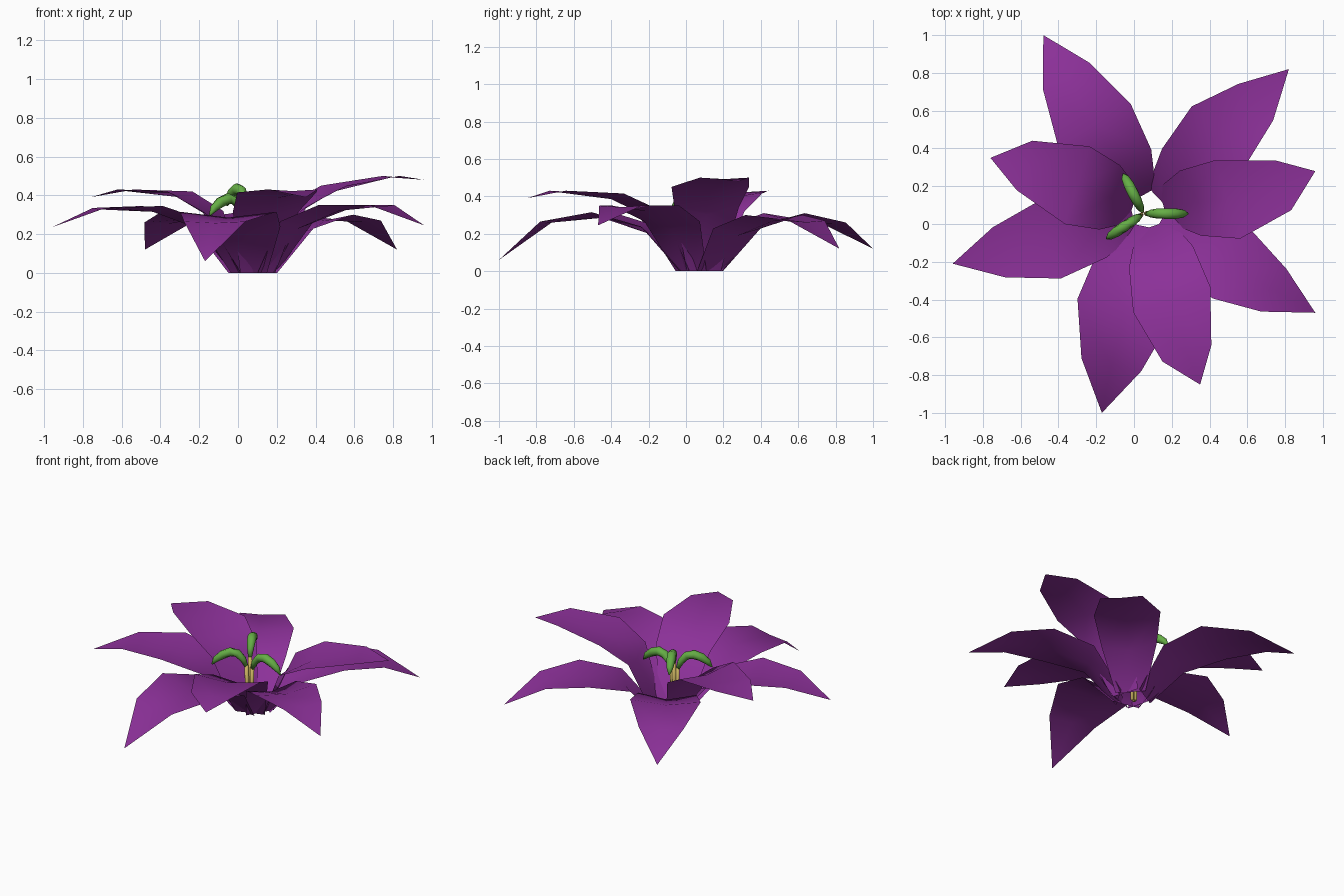
import bpy, math
from mathutils import Vector

if "Cube" in bpy.data.objects:
    bpy.data.objects.remove(bpy.data.objects["Cube"])


def material(name, rgb):
    m = bpy.data.materials.new(name)
    m.diffuse_color = (*rgb, 1)
    m.use_nodes = True
    m.node_tree.nodes["Principled BSDF"].inputs["Base Color"].default_value = m.diffuse_color
    return m


PURPLE = material("petal purple", (0.26, 0.03, 0.315))
GREEN = material("anther green", (0.13, 0.42, 0.06))
YELLOW = material("filament yellow", (0.60, 0.46, 0.12))
CENTRE = Vector((0.075, 0.07, 0))


def mesh_object(name, verts, faces, mat):
    me = bpy.data.meshes.new(name)
    me.from_pydata(verts, [], faces)
    me.materials.append(mat)
    me.polygons.foreach_set("use_smooth", [True] * len(faces))
    ob = bpy.data.objects.new(name, me)
    bpy.context.collection.objects.link(ob)
    return ob


def petal(name, belly, shoulder, tip, width):
    """Cupped leaf blade: base, throat, belly and shoulder rows, then the tip."""
    belly, shoulder, tip = Vector(belly), Vector(shoulder), Vector(tip)
    flat = Vector((tip.x - belly.x, tip.y - belly.y, 0)).normalized()
    side = Vector((-flat.y, flat.x, 0))
    base = CENTRE + flat * 0.085
    throat = base.lerp(belly, 0.42)
    throat.z = belly.z * 0.76
    rows = [(base, 0.095, 0.0), (throat, 0.83 * width, 0.04),
            (belly, width, 0.03), (shoulder, 0.635 * width, 0.008)]
    verts, faces = [], []
    for p, w, cup in rows:
        verts += [p - side * w, p - Vector((0, 0, cup)), p + side * w]
    verts.append(tip)
    for r in range(3):
        for c in range(2):
            a = r * 3 + c
            faces.append((a, a + 3, a + 4, a + 1)[::-1])
    faces += [(9, 12, 10)[::-1], (10, 12, 11)[::-1]]
    # wind faces so the inside of the flower is the front
    faces = [f[::-1] for f in faces]
    ob = mesh_object(name, verts, faces, PURPLE)
    if ob.data.polygons[-1].normal.z < 0:
        ob.data.flip_normals()


# Petals: belly, shoulder and tip positions, half width
PETALS = [
    ("inner_petal_right", (0.495, 0.13, 0.45), (0.79, 0.205, 0.50), (0.96, 0.28, 0.48), 0.218),
    ("inner_petal_front", (0.20, -0.40, 0.415), (0.28, -0.685, 0.43), (0.35, -0.85, 0.39), 0.215),
    ("inner_petal_left", (-0.30, 0.205, 0.42), (-0.58, 0.31, 0.43), (-0.76, 0.35, 0.39), 0.216),
    ("outer_petal_left", (-0.44, -0.08, 0.345), (-0.715, -0.15, 0.335), (-0.96, -0.21, 0.235), 0.215),
    ("outer_petal_back_left", (-0.21, 0.525, 0.31), (-0.36, 0.785, 0.26), (-0.48, 1.0, 0.12), 0.222),
    ("outer_petal_back_right", (0.45, 0.47, 0.30), (0.645, 0.645, 0.27), (0.82, 0.82, 0.12), 0.21),
    ("outer_petal_right", (0.52, -0.215, 0.35), (0.74, -0.35, 0.35), (0.96, -0.47, 0.245), 0.207),
    ("outer_petal_front", (-0.05, -0.45, 0.315), (-0.12, -0.745, 0.265), (-0.17, -1.0, 0.06), 0.255),
]
for p in PETALS:
    petal(*p)


def tube(name, path, radii, mat, sides=10):
    """Closed round tube along a path with a radius for each point."""
    verts, faces = [], []
    n = len(path)
    for i, p in enumerate(path):
        t = (path[min(i + 1, n - 1)] - path[max(i - 1, 0)]).normalized()
        u = t.cross(Vector((0.31, 0.95, 0.02))).normalized()
        v = t.cross(u)
        for k in range(sides):
            a = math.tau * k / sides
            verts.append(p + (u * math.cos(a) + v * math.sin(a)) * radii[i])
    for i in range(n - 1):
        for k in range(sides):
            a, b = i * sides + k, i * sides + (k + 1) % sides
            faces.append((a, b, b + sides, a + sides))
    faces += [tuple(range(sides))[::-1], tuple(range((n - 1) * sides, n * sides))]
    mesh_object(name, verts, faces, mat)


# Stamens: straight filament with an arched anther drooping outwards
ARCH = [(0.0, -0.10), (0.02, -0.05), (0.055, -0.01), (0.10, 0.0),
        (0.15, -0.02), (0.19, -0.05), (0.215, -0.085)]
THICK = [0.012, 0.021, 0.027, 0.029, 0.028, 0.021, 0.005]
STAMENS = [("back", 117, 0.43), ("right", 0, 0.37), ("front", 214, 0.38)]
for name, angle, top in STAMENS:
    a = math.radians(angle)
    out = Vector((math.cos(a), math.sin(a), 0))
    foot = Vector((0.05, 0.055, 0.003)) + out * 0.012
    head = foot + out * 0.008
    tube("filament_" + name, [foot, head + Vector((0, 0, top - 0.09))],
         [0.010, 0.014], YELLOW, 8)
    tube("anther_" + name,
         [head + out * r + Vector((0, 0, top + z)) for r, z in ARCH], THICK, GREEN)
